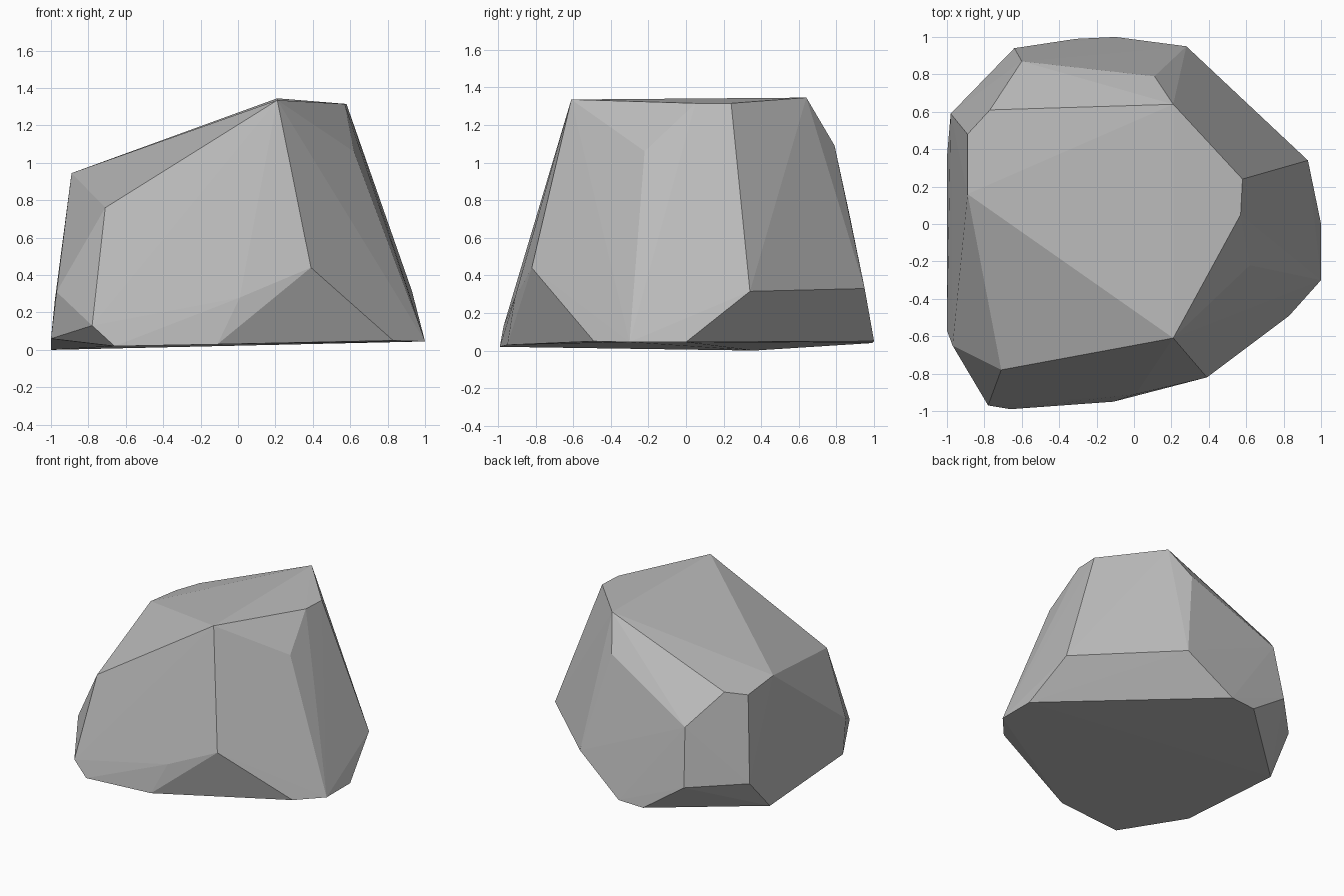
import bpy
import bmesh

default = bpy.data.objects.get("Cube")
if default:
    bpy.data.objects.remove(default, do_unlink=True)

# Corner rings of the boulder, each listed around the stone
base_ring = [(1.0, 0.0, .045), (1.0, -.3, .045), (.83, -.49, .05),
             (-.11, -.95, .03), (-.66, -.99, .02), (-1.0, -.57, .06),
             (-1.0, .36, 0.0), (-.31, .99, .04), (-.1, 1.0, .05)]
lower_ring = [(.93, .34, .315), (.28, .95, .33), (-.64, .94, .27),
              (-.98, .59, .26), (-.97, -.65, .31), (-.78, -.97, .13),
              (.01, -.91, .28), (.39, -.82, .44)]
shoulder_ring = [(.62, -.22, 1.06), (.11, .79, 1.09), (-.6, .87, .72),
                 (-.89, .48, .91), (-.77, .61, .95), (-.89, .16, .945),
                 (-.71, -.78, .76)]
crown_ring = [(.21, .64, 1.345), (.58, .24, 1.315), (.57, .05, 1.315),
              (.21, -.61, 1.335)]


def flat_material(name, colour):
    """Make a plain matte material of one colour."""
    mat = bpy.data.materials.new(name)
    mat.use_nodes = True
    mat.diffuse_color = colour
    shader = mat.node_tree.nodes["Principled BSDF"]
    shader.inputs["Base Color"].default_value = colour
    shader.inputs["Roughness"].default_value = 1.0
    return mat


def faceted_stone(name, rings, mat):
    """Wrap a convex, flat-faced skin around the corner rings."""
    bm = bmesh.new()
    for ring in rings:
        for corner in ring:
            bm.verts.new(corner)
    bmesh.ops.convex_hull(bm, input=bm.verts)
    loose = [v for v in bm.verts if not v.link_faces]
    bmesh.ops.delete(bm, geom=loose, context='VERTS')
    bmesh.ops.recalc_face_normals(bm, faces=bm.faces)
    mesh = bpy.data.meshes.new(name)
    bm.to_mesh(mesh)
    bm.free()
    mesh.materials.append(mat)
    stone = bpy.data.objects.new(name, mesh)
    bpy.context.collection.objects.link(stone)
    return stone


# Boulder
stone_grey = flat_material("stone grey", (.5, .5, .5, 1.0))
faceted_stone("boulder", [base_ring, lower_ring, shoulder_ring, crown_ring],
              stone_grey)
